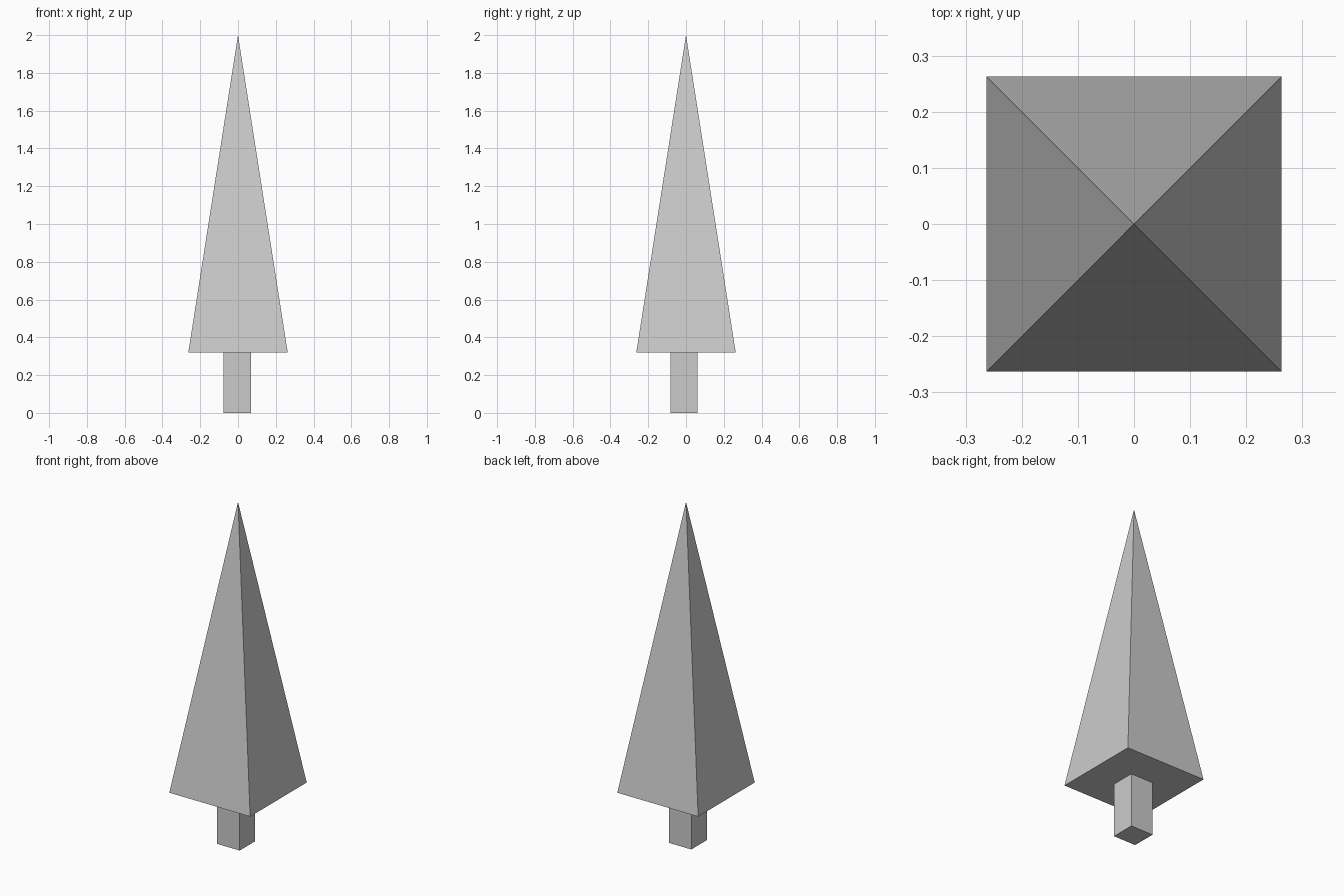
import bpy
from math import pi, sqrt

if "Cube" in bpy.data.objects:
    bpy.data.objects.remove(bpy.data.objects["Cube"])

BASE_Z = 0.32   # underside of the foliage
TOP_Z = 2.0
HALF = 0.263    # half width of the foliage base

# Foliage: four-sided pyramid, turned so its sides face the axes
bpy.ops.mesh.primitive_cone_add(
    vertices=4, radius1=HALF * sqrt(2), radius2=0, depth=TOP_Z - BASE_Z,
    location=(0, 0, (BASE_Z + TOP_Z) / 2), rotation=(0, 0, pi / 4))
bpy.context.object.name = "foliage"

# Trunk: square post, slightly off centre
bpy.ops.mesh.primitive_cube_add(size=1, location=(-0.004, -0.011, BASE_Z / 2))
trunk = bpy.context.object
trunk.name = "trunk"
trunk.scale = (0.147, 0.144, BASE_Z)
